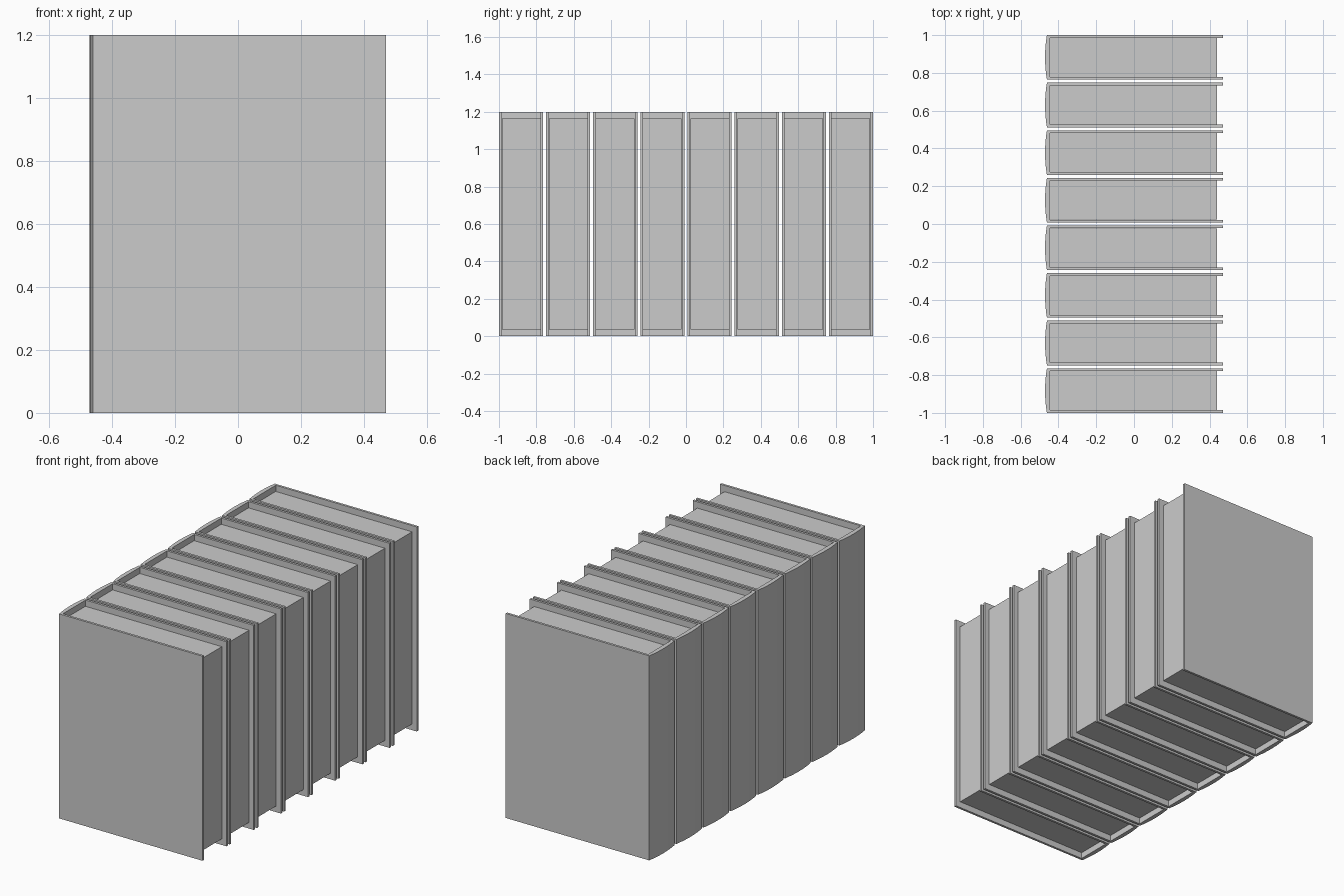
import bpy, bmesh, math

if "Cube" in bpy.data.objects:
    bpy.data.objects.remove(bpy.data.objects["Cube"])

COUNT, PITCH, W = 8, 0.252, 0.236   # books, spacing, book thickness
H, BOARD, LIP = 1.2, 0.014, 0.036   # height, board thickness, page inset
X_FORE, X_HINGE, X_SPINE, X_IN = 0.47, -0.461, -0.471, -0.445


def extrude_profile(name, points, z0, z1, y):
    """Closed XY outline extruded upward from z0 to z1."""
    bm = bmesh.new()
    face = bm.faces.new([bm.verts.new((px, py, z0)) for px, py in points])
    result = bmesh.ops.extrude_face_region(bm, geom=[face])
    top = [v for v in result["geom"] if isinstance(v, bmesh.types.BMVert)]
    bmesh.ops.translate(bm, verts=top, vec=(0, 0, z1 - z0))
    bmesh.ops.recalc_face_normals(bm, faces=bm.faces)
    mesh = bpy.data.meshes.new(name)
    bm.to_mesh(mesh)
    bm.free()
    obj = bpy.data.objects.new(name, mesh)
    obj.location.y = y
    bpy.context.collection.objects.link(obj)
    return obj


# C-shaped cover outline with a gently rounded spine
h = W / 2
inner = h - BOARD
SEG = 10
spine = []
for i in range(SEG + 1):
    t = -1 + 2 * i / SEG
    spine.append((X_SPINE + (X_HINGE - X_SPINE) * t * t, h * t))
cover_outline = ([(X_FORE, -h)] + spine +
                 [(X_FORE, h), (X_FORE, inner), (X_IN, inner),
                  (X_IN, -inner), (X_FORE, -inner)])

# Page block outline
p = inner - 0.001
page_outline = [(X_IN, -p), (0.44, -p), (0.44, p), (X_IN, p)]

# Row of books
for n in range(COUNT):
    y = (n - (COUNT - 1) / 2) * PITCH
    cover = extrude_profile(f"book_cover_{n + 1}", cover_outline, 0, H, y)
    extrude_profile(f"page_block_{n + 1}", page_outline, LIP, H - LIP, y)
    bpy.ops.object.select_all(action='DESELECT')
    cover.select_set(True)
    bpy.context.view_layer.objects.active = cover
    bpy.ops.object.shade_smooth_by_angle(angle=math.radians(30))
